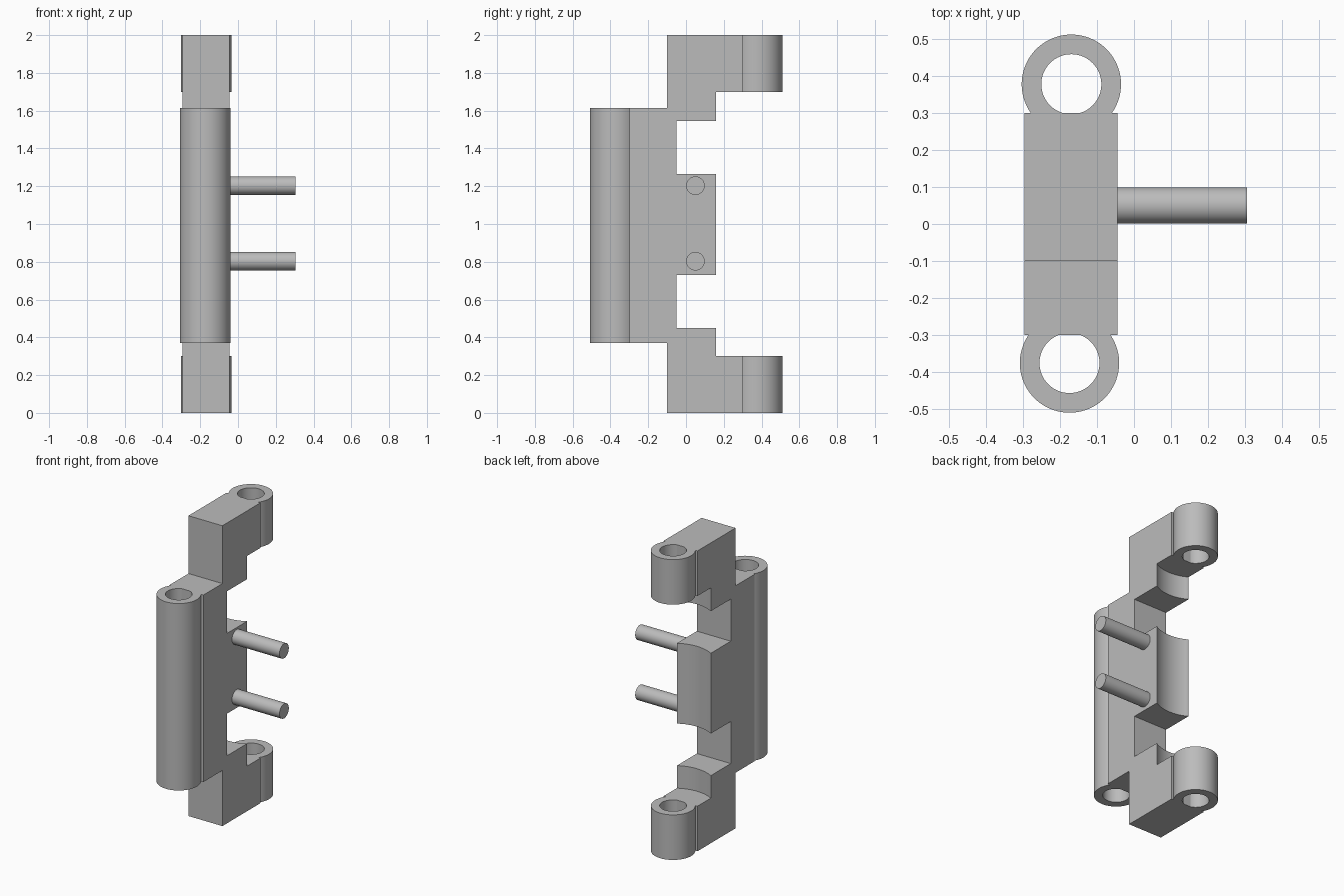
import bpy
import bmesh
from math import asin, cos, sin, pi, radians
from mathutils import Vector

if "Cube" in bpy.data.objects:
    bpy.data.objects.remove(bpy.data.objects["Cube"], do_unlink=True)

grey = bpy.data.materials.new("plain grey")
grey.use_nodes = True
grey.diffuse_color = (0.5, 0.5, 0.5, 1)
grey.node_tree.nodes["Principled BSDF"].inputs["Base Color"].default_value = grey.diffuse_color

LEFT, RIGHT = -0.045, -0.295      # sides of the leaf
MID = (LEFT + RIGHT) / 2
REACH = 0.3                       # where the leaf meets the knuckles


def extrude(name, points, offset):
    """Extrude a closed outline by an offset vector into a solid."""
    bm = bmesh.new()
    face = bm.faces.new([bm.verts.new(p) for p in points])
    ext = bmesh.ops.extrude_face_region(bm, geom=[face])
    moved = [v for v in ext["geom"] if isinstance(v, bmesh.types.BMVert)]
    bmesh.ops.translate(bm, verts=moved, vec=Vector(offset))
    bmesh.ops.recalc_face_normals(bm, faces=bm.faces)
    mesh = bpy.data.meshes.new(name)
    bm.to_mesh(mesh)
    bm.free()
    obj = bpy.data.objects.new(name, mesh)
    bpy.context.collection.objects.link(obj)
    mesh.materials.append(grey)
    return obj


def select(obj):
    bpy.ops.object.select_all(action="DESELECT")
    obj.select_set(True)
    bpy.context.view_layer.objects.active = obj


def smooth(obj):
    select(obj)
    bpy.ops.object.shade_smooth_by_angle(angle=radians(30))


def knuckle(name, x, y, z0, z1, outer=0.134, inner=0.081, steps=56):
    """Open ring whose flat ends sit against the leaf."""
    side = 1 if y > 0 else -1
    drop = abs(y) - REACH

    def arc(r):
        start = -asin(drop / r)
        sweep = pi - 2 * start
        return [(x + r * cos(start + sweep * i / steps),
                 y + side * r * sin(start + sweep * i / steps), z0)
                for i in range(steps + 1)]

    smooth(extrude(name, arc(outer) + arc(inner)[::-1], (0, 0, z1 - z0)))


# Leaf: stepped side outline, lower half mirrored to the top
lower = [(-0.3, 0.37), (-0.1, 0.37), (-0.1, 0), (REACH, 0), (REACH, 0.3),
         (0.16, 0.3), (0.16, 0.45), (-0.05, 0.45), (-0.05, 0.73), (0.16, 0.73)]
upper = [(-0.3, 1.615), (-0.1, 1.615), (-0.1, 2), (REACH, 2), (REACH, 1.7),
         (0.16, 1.7), (0.16, 1.545), (-0.05, 1.545), (-0.05, 1.265), (0.16, 1.265)]
leaf = extrude("leaf", [(RIGHT, y, z) for y, z in lower + upper[::-1]],
               (LEFT - RIGHT, 0, 0))

# Hollow the back edges so a mating knuckle can turn
ring = [(MID + 0.25 * cos(2 * pi * i / 96), 0.377 + 0.25 * sin(2 * pi * i / 96), 0.3)
        for i in range(96)]
cutter = extrude("clearance_cutter", ring, (0, 0, 1.4))
cutter.hide_render = True
cut = leaf.modifiers.new("clearance", "BOOLEAN")
cut.operation = "DIFFERENCE"
cut.solver = "EXACT"
cut.object = cutter
select(leaf)
bpy.ops.object.modifier_apply(modifier=cut.name)
bpy.data.objects.remove(cutter, do_unlink=True)
smooth(leaf)

# Knuckles
knuckle("back_knuckle_lower", -0.169, 0.377, 0, 0.3)
knuckle("back_knuckle_upper", -0.169, 0.377, 1.7, 2)
knuckle("front_knuckle", -0.174, -0.375, 0.37, 1.615)

# Mounting pins
for label, z in (("lower", 0.803), ("upper", 1.203)):
    circle = [(LEFT, 0.05 + 0.049 * cos(2 * pi * i / 48), z + 0.049 * sin(2 * pi * i / 48))
              for i in range(48)]
    smooth(extrude("pin_" + label, circle, (0.35, 0, 0)))
